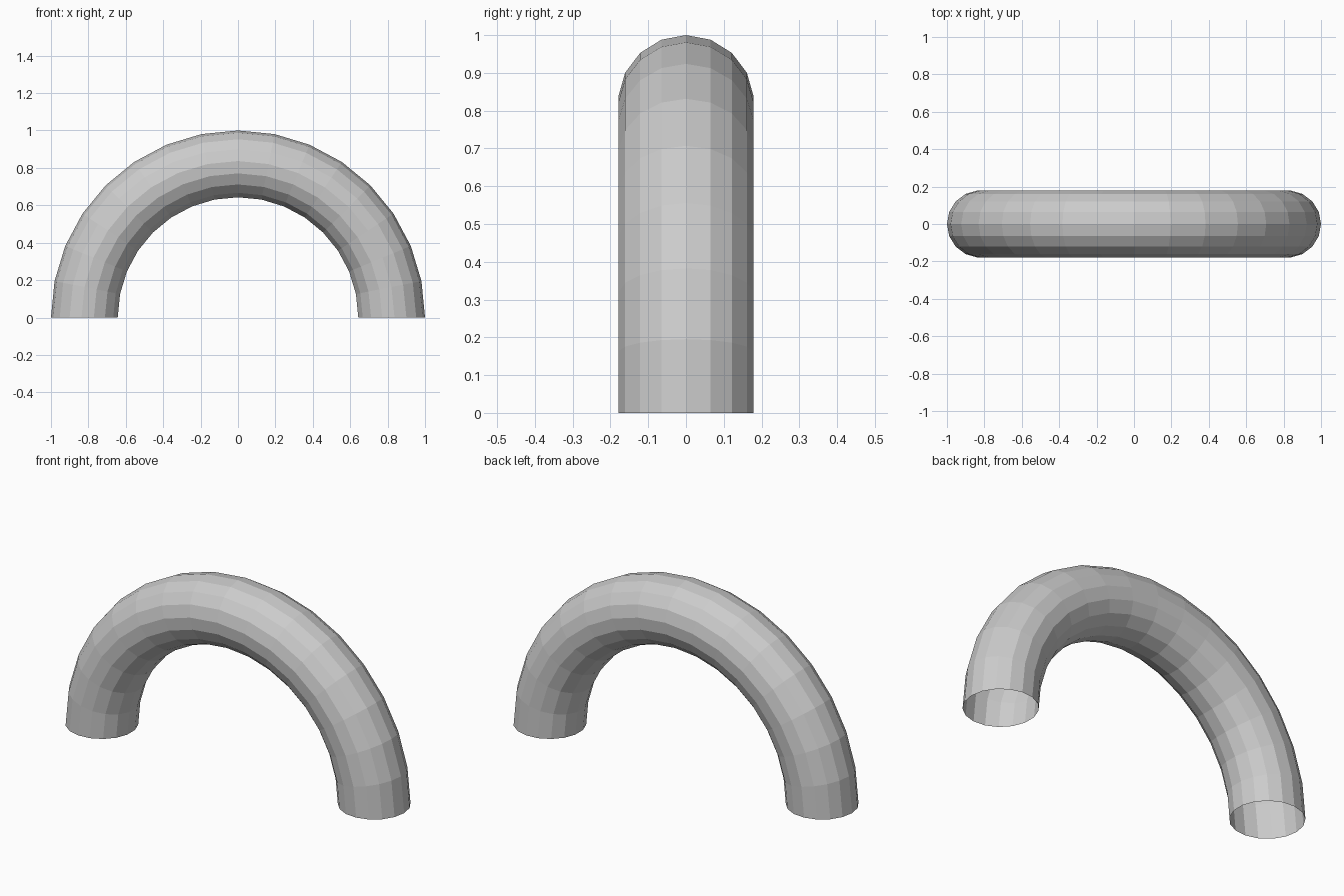
import bpy, bmesh
from math import pi, sin, cos, tau

if "Cube" in bpy.data.objects:
    bpy.data.objects.remove(bpy.data.objects["Cube"])

MAJOR, MINOR = 0.82, 0.18
SIDES, STEPS = 17, 16

bm = bmesh.new()

# Tube cross-section at the right foot, one corner facing outward
ring = [bm.verts.new((MAJOR + MINOR * cos(tau * i / SIDES),
                      MINOR * sin(tau * i / SIDES), 0)) for i in range(SIDES)]
edges = [bm.edges.new((ring[i], ring[(i + 1) % SIDES])) for i in range(SIDES)]

# Sweep half a turn over the top; both feet stay open
bmesh.ops.spin(bm, geom=ring + edges, cent=(0, 0, 0), axis=(0, -1, 0),
               angle=pi, steps=STEPS, use_duplicate=False)
bmesh.ops.recalc_face_normals(bm, faces=bm.faces)

# Make sure the faces point away from the tube's centre line
bm.faces.ensure_lookup_table()
face = bm.faces[0]
c = face.calc_center_median()
core = c.copy()
core.y = 0
core = core.normalized() * MAJOR
if face.normal.dot(c - core) < 0:
    bmesh.ops.reverse_faces(bm, faces=bm.faces)

mesh = bpy.data.meshes.new("arch_tube")
bm.to_mesh(mesh)
bm.free()
arch = bpy.data.objects.new("arch_tube", mesh)
bpy.context.collection.objects.link(arch)

# Lift to the ground if the sweep ran downward
if min(v.co.z for v in mesh.vertices) < -0.1:
    arch.scale.z = -1
    mesh.flip_normals()
